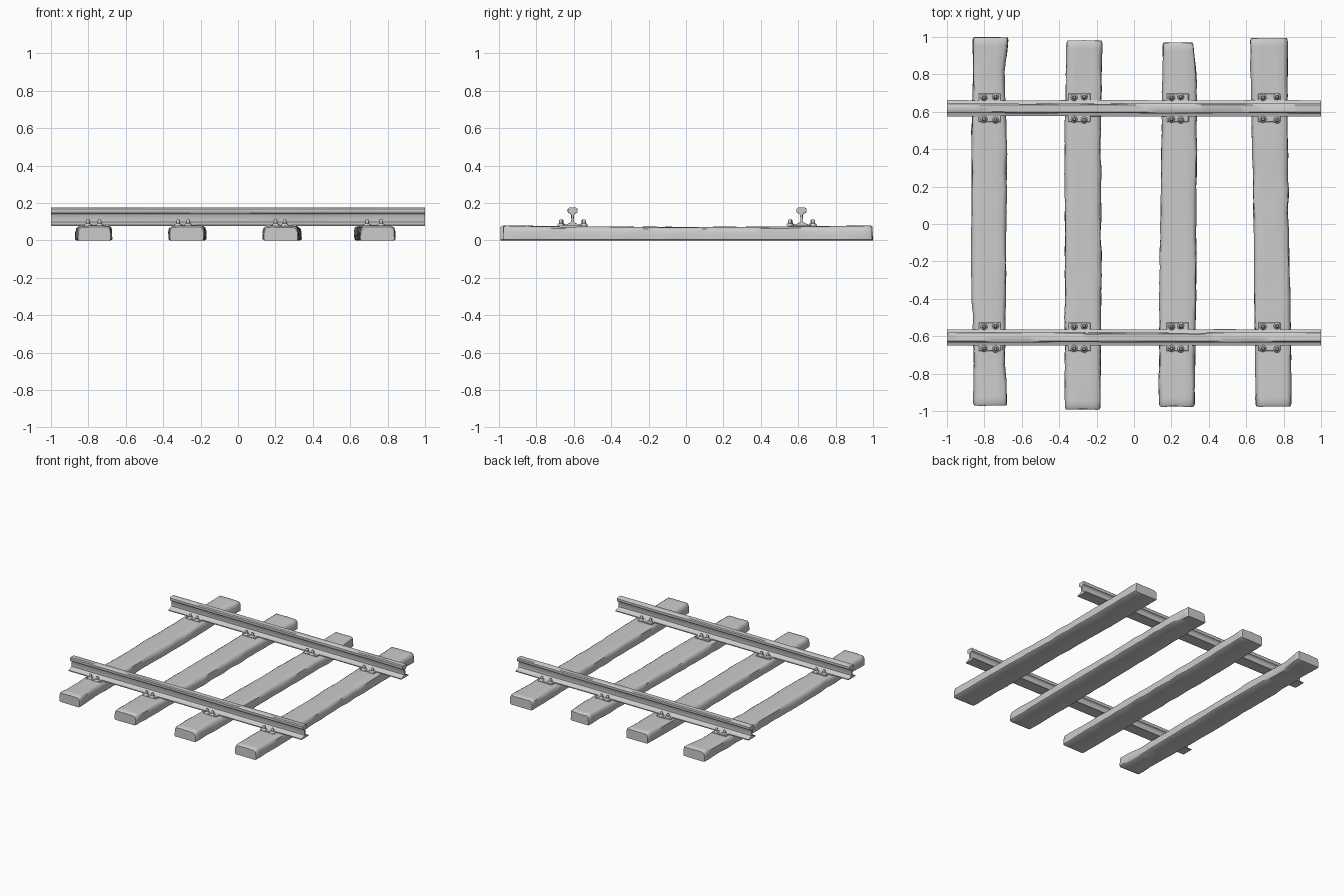
import bpy, bmesh, math
from mathutils import Vector, noise

if "Cube" in bpy.data.objects:
    bpy.data.objects.remove(bpy.data.objects["Cube"])


def finish(name, bm, angle=40):
    bmesh.ops.recalc_face_normals(bm, faces=bm.faces[:])
    me = bpy.data.meshes.new(name)
    bm.to_mesh(me)
    bm.free()
    ob = bpy.data.objects.new(name, me)
    bpy.context.collection.objects.link(ob)
    bpy.ops.object.select_all(action='DESELECT')
    ob.select_set(True)
    bpy.context.view_layer.objects.active = ob
    bpy.ops.object.shade_smooth_by_angle(angle=math.radians(angle))
    return ob


def loft(bm, rings):
    """Bridge rings of points and cap both ends."""
    vs = [[bm.verts.new(p) for p in r] for r in rings]
    n = len(vs[0])
    for a, b in zip(vs, vs[1:]):
        for i in range(n):
            j = (i + 1) % n
            bm.faces.new((a[i], a[j], b[j], b[i]))
    bm.faces.new(vs[0])
    bm.faces.new(vs[-1][::-1])


def lerp(keys, y):
    for (y0, *a), (y1, *b) in zip(keys, keys[1:]):
        if y <= y1:
            t = (y - y0) / (y1 - y0)
            return [p + (q - p) * t for p, q in zip(a, b)]
    return keys[-1][1:]


# sleepers: keys are (y, left x, right x)
SLEEPERS = [
    [(-.97, -.86, -.675), (-.75, -.857, -.69), (-.3, -.87, -.685), (.45, -.868, -.68), (.8, -.86, -.692), (.998, -.862, -.672)],
    [(-.992, -.37, -.18), (-.4, -.37, -.175), (.5, -.37, -.178), (.98, -.362, -.17)],
    [(-.975, .133, .322), (-.4, .135, .333), (.1, .143, .333), (.75, .152, .337), (.97, .155, .318)],
    [(-.975, .652, .842), (-.5, .645, .838), (0, .64, .825), (.6, .628, .822), (.995, .62, .82)],
]


def sleeper(k, keys):
    bm = bmesh.new()
    y0, y1 = keys[0][0], keys[-1][0]
    ys = [y0, y0 + .012] + [y0 + (y1 - y0) * i / 44 for i in range(1, 44)] + [y1 - .012, y1]
    rings = []
    for n, y in enumerate(ys):
        l, r = lerp(keys, y)
        end = n in (0, len(ys) - 1)
        top = .071 + .008 * y * y - (.008 if end else 0)
        if end:
            l, r = l + .005, r - .005
        w = r - l
        prof = [(0, .006), (.04, 0), (.96, 0), (1, .006), (1, top * .6), (.97, top * .88), (.9, top)]
        prof += [(.7, top), (.5, top), (.3, top), (.1, top), (.03, top * .88), (0, top * .6)]
        ring = []
        for u, z in prof:
            p = Vector((l + u * w, y, z))
            # worn edges and long grain dents
            e = noise.noise(Vector((u * 2 + k * 9, y * 9, z * 20)))
            g = noise.noise(Vector((u * 7 + k * 5, y * 4, 3)))
            if u < .2 or u > .8:
                p.x += .007 * e
            if z > .03:
                p.z += .004 * g
            if end:
                p.y += .006 * noise.noise(Vector((u * 5, k * 3, z * 10)))
            ring.append(p)
        rings.append(ring)
    loft(bm, rings)
    finish(f"sleeper_{k + 1}", bm, 45)


for k, keys in enumerate(SLEEPERS):
    sleeper(k, keys)

# rails: half profile of foot, web and head, mirrored across the web
HALF = [(.043, .076), (.043, .083), (.018, .091), (.007, .099), (.006, .135), (.011, .143),
        (.023, .148), (.026, .155), (.025, .169), (.018, .175)]
PROFILE = HALF + [(-y, z) for y, z in reversed(HALF)]
RAILS = {"front_rail": -.607, "back_rail": .618}
for name, yc in RAILS.items():
    bm = bmesh.new()
    rings = []
    for i in range(33):
        x = -1 + i / 16
        rings.append([(x, yc + y + .0025 * noise.noise(Vector((x * 3, y * 30, z * 20 + yc))), z)
                      for y, z in PROFILE])
    loft(bm, rings)
    finish(name, bm, 40)


# base plates and spikes where rails cross sleepers
def box(bm, x0, x1, ya, yb, z0, z1):
    m = bmesh.ops.create_cube(bm, size=1)['verts']
    for v in m:
        v.co = Vector(((x0 + x1) / 2 + v.co.x * (x1 - x0), (ya + yb) / 2 + v.co.y * (yb - ya),
                       (z0 + z1) / 2 + v.co.z * (z1 - z0)))
    edges = list({e for v in m for e in v.link_edges})
    bmesh.ops.bevel(bm, geom=edges, offset=.003, segments=1, affect='EDGES')


def spike(bm, x, y, z):
    rings = []
    for r, h in [(.02, 0), (.017, .009), (.011, .013), (.010, .027), (.006, .034)]:
        rings.append([(x + r * math.cos(a * math.pi / 4), y + r * math.sin(a * math.pi / 4), z + h)
                      for a in range(8)])
    loft(bm, rings)


# plate centre x, spike offsets
PLATES = [(-.77, (-.032, .03)), (-.29, (-.03, .024)), (.235, (-.034, .015)), (.725, (-.035, .04))]
for name, yc in RAILS.items():
    for k, (xc, offs) in enumerate(PLATES):
        bm = bmesh.new()
        box(bm, xc - .062, xc + .058, yc - .072, yc + .08, .068, .083)
        finish(f"{name}_plate_{k + 1}", bm, 30)
        bm = bmesh.new()
        for side in (-1, 1):
            for n, o in enumerate(offs):
                spike(bm, xc + o, yc + side * (.058 + .004 * n), .079)
        finish(f"{name}_spikes_{k + 1}", bm, 40)
